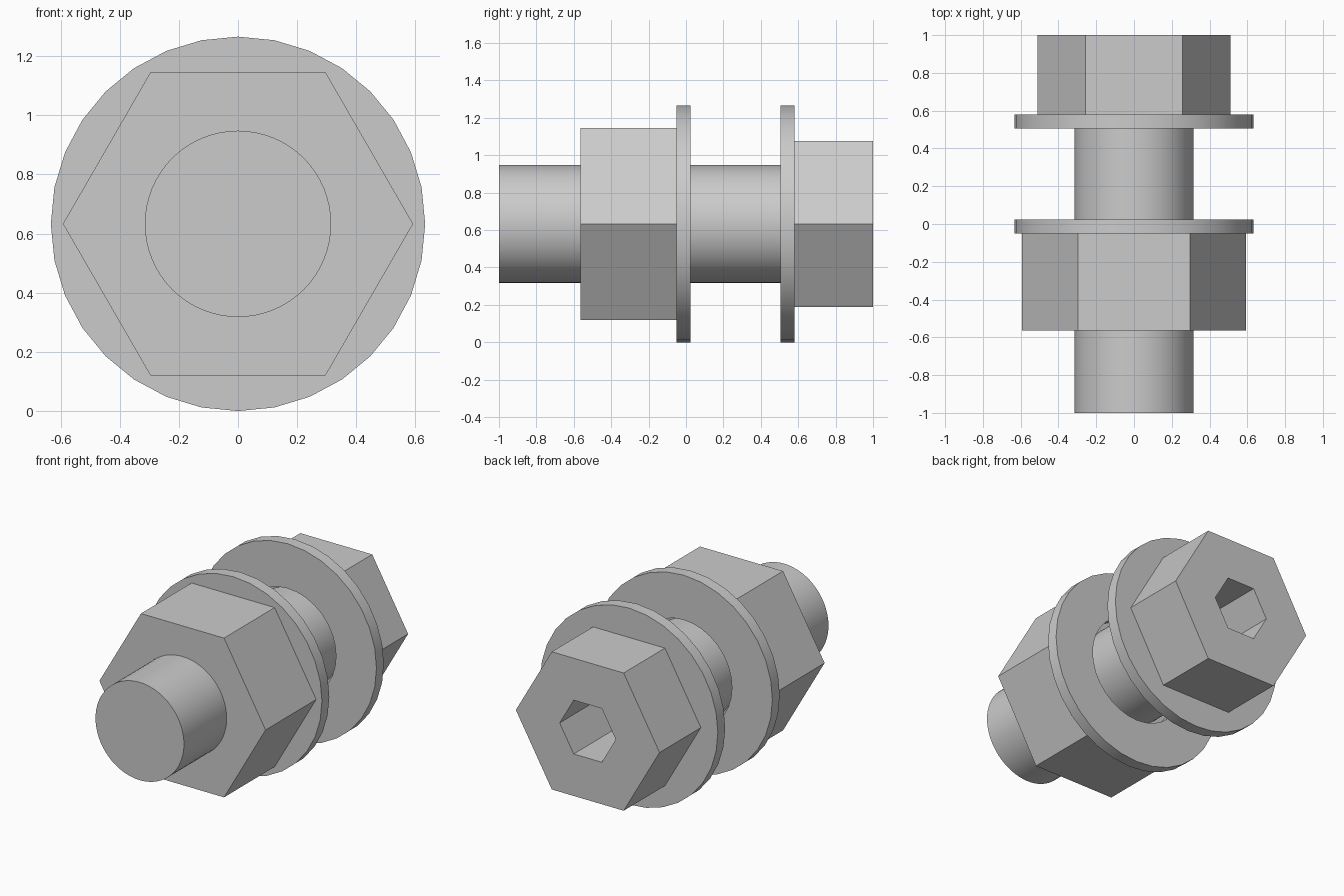
import bpy
import bmesh
from math import cos, sin, tau, radians

default = bpy.data.objects.get("Cube")
if default:
    bpy.data.objects.remove(default, do_unlink=True)

AXIS_Z = 0.633     # height of the bolt's axis
SHAFT_R = 0.315

steel = bpy.data.materials.new("grey_steel")
steel.use_nodes = True
grey = (0.6, 0.6, 0.6, 1.0)
steel.diffuse_color = grey
steel.node_tree.nodes["Principled BSDF"].inputs["Base Color"].default_value = grey


def prism(name, sides, y0, y1, radius, bore=0.0):
    """Regular prism along y, hollow when a bore radius is given."""
    bm = bmesh.new()

    def ring(r, y):
        return [bm.verts.new((r * cos(tau * i / sides), y, r * sin(tau * i / sides)))
                for i in range(sides)]

    def bridge(a, b):
        for i in range(sides):
            j = (i + 1) % sides
            bm.faces.new((a[i], a[j], b[j], b[i]))

    front, back = ring(radius, y0), ring(radius, y1)
    bridge(front, back)
    if bore:
        inner_front, inner_back = ring(bore, y0), ring(bore, y1)
        bridge(inner_front, inner_back)
        bridge(front, inner_front)
        bridge(back, inner_back)
    else:
        bm.faces.new(front)
        bm.faces.new(back)
    bmesh.ops.recalc_face_normals(bm, faces=bm.faces)

    mesh = bpy.data.meshes.new(name)
    bm.to_mesh(mesh)
    bm.free()
    mesh.materials.append(steel)
    obj = bpy.data.objects.new(name, mesh)
    obj.location.z = AXIS_Z
    bpy.context.collection.objects.link(obj)

    bpy.ops.object.select_all(action="DESELECT")
    obj.select_set(True)
    bpy.context.view_layer.objects.active = obj
    bpy.ops.object.shade_smooth_by_angle(angle=radians(30))
    return obj


# Round shaft, ending at the bottom of the head's socket
prism("bolt_shaft", 64, -1.0, 0.58, SHAFT_R)

# Hexagonal head with a hexagonal key socket
prism("bolt_head", 6, 0.58, 1.0, 0.512, bore=0.2)

# Hexagonal nut
prism("nut", 6, -0.565, -0.05, 0.592)

# Loose-fitting washers beside the nut and under the head
for name, y in (("nut_washer", -0.05), ("head_washer", 0.505)):
    prism(name, 32, y, y + 0.075, 0.633, bore=0.345)
